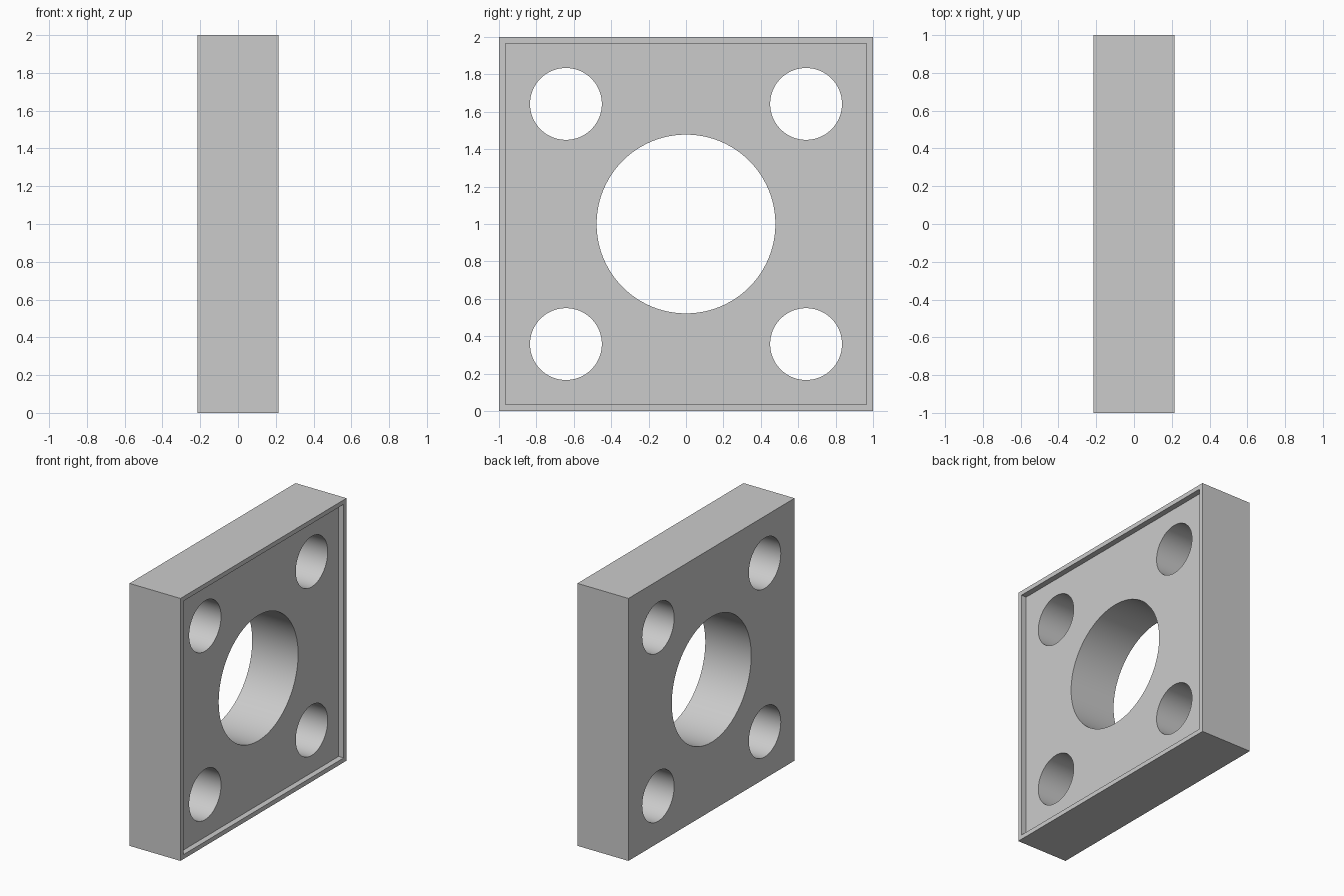
import bpy
import math

if "Cube" in bpy.data.objects:
    bpy.data.objects.remove(bpy.data.objects["Cube"], do_unlink=True)

THICK = 0.43       # plate thickness along x
POCKET = 0.043     # depth of the recess on the +x face
INNER = 0.966      # half width of the recess

grey = bpy.data.materials.new("plain grey")
grey.use_nodes = True
colour = (0.6, 0.6, 0.6, 1)
grey.diffuse_color = colour
grey.node_tree.nodes["Principled BSDF"].inputs["Base Color"].default_value = colour


def box(name, size, centre):
    bpy.ops.mesh.primitive_cube_add(size=1, location=centre)
    ob = bpy.context.object
    ob.name = name
    ob.scale = size
    bpy.ops.object.transform_apply(location=False, rotation=False, scale=True)
    ob.data.materials.append(grey)
    return ob


def bore(name, radius, y, z):
    bpy.ops.mesh.primitive_cylinder_add(
        vertices=96, radius=radius, depth=1,
        location=(0, y, z), rotation=(0, math.pi / 2, 0))
    ob = bpy.context.object
    ob.name = name
    ob.data.materials.append(grey)
    return ob


# Square plate
plate = box("flange_plate", (THICK, 2, 2), (0, 0, 1))

# Shallow recess that leaves a thin rim, central bore and four corner bolt holes
cutters = [
    box("recess_cutter", (2 * POCKET, 2 * INNER, 2 * INNER), (THICK / 2, 0, 1)),
    bore("centre_cutter", 0.478, 0, 1),
]
for sy in (-1, 1):
    for sz in (-1, 1):
        cutters.append(bore("bolt_cutter", 0.192, sy * 0.642, 1 + sz * 0.642))

bpy.ops.object.select_all(action="DESELECT")
plate.select_set(True)
bpy.context.view_layer.objects.active = plate
for cutter in cutters:
    cutter.hide_render = True
    mod = plate.modifiers.new(cutter.name, "BOOLEAN")
    mod.operation = "DIFFERENCE"
    mod.solver = "EXACT"
    mod.object = cutter
    bpy.ops.object.modifier_apply(modifier=mod.name)
for cutter in cutters:
    bpy.data.objects.remove(cutter, do_unlink=True)

# Smooth bore walls, sharp edges
bpy.ops.object.shade_smooth_by_angle(angle=math.radians(30))
